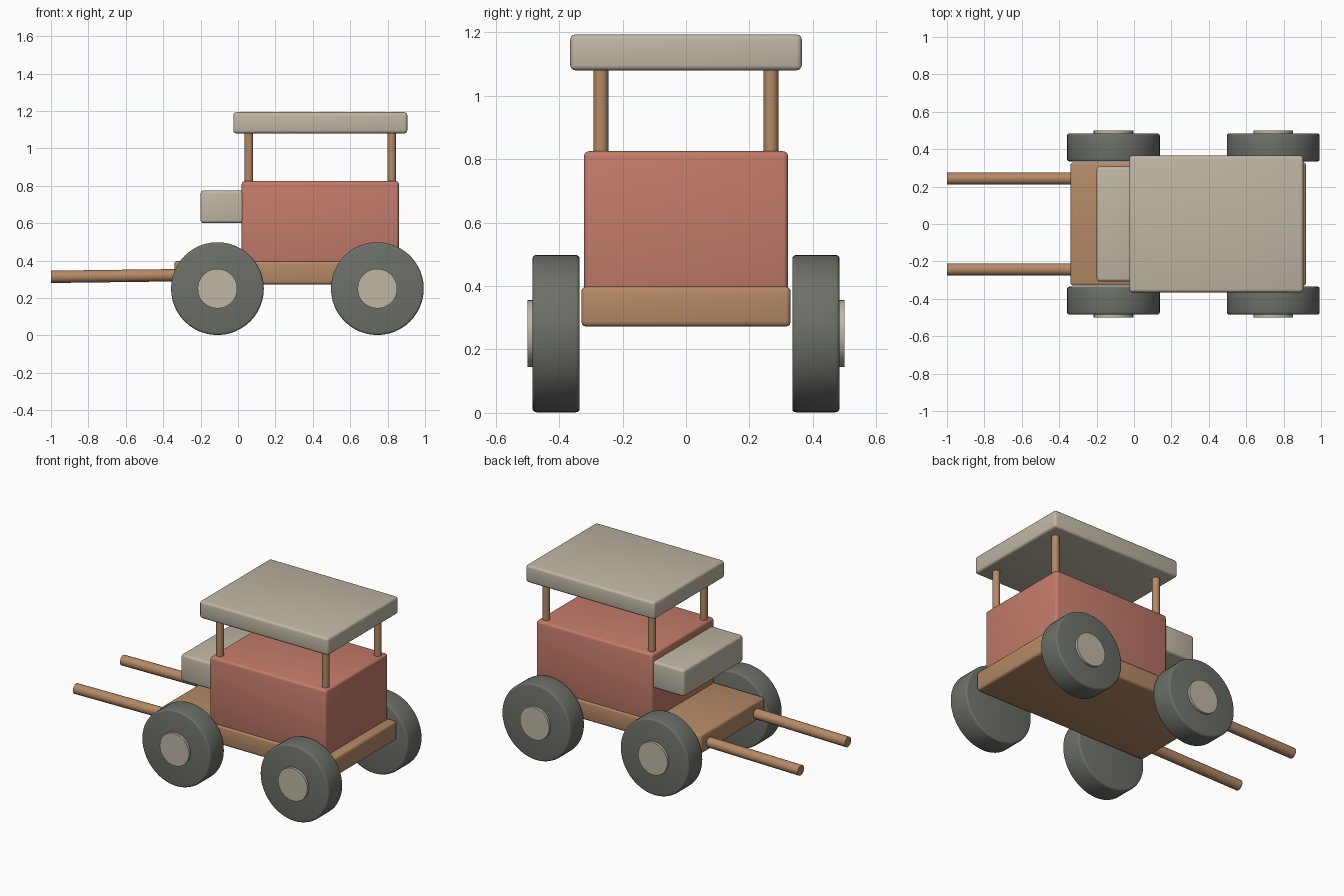
import bpy
from math import pi, radians
from mathutils import Vector

cube = bpy.data.objects.get("Cube")
if cube:
    bpy.data.objects.remove(cube, do_unlink=True)


def material(name, rgb):
    m = bpy.data.materials.new(name)
    m.use_nodes = True
    m.diffuse_color = (*rgb, 1)
    m.node_tree.nodes["Principled BSDF"].inputs["Base Color"].default_value = (*rgb, 1)
    return m


cream = material("cream", (0.52, 0.475, 0.375))
red = material("brick red", (0.55, 0.20, 0.145))
wood = material("warm wood", (0.46, 0.25, 0.13))
grey = material("dark grey", (0.147, 0.162, 0.138))


def finish(name, mat, bevel):
    ob = bpy.context.object
    ob.name = name
    ob.data.materials.append(mat)
    if bevel:
        mod = ob.modifiers.new("rounded edges", "BEVEL")
        mod.width = bevel
        mod.segments = 3
        mod.limit_method = "ANGLE"
        mod.angle_limit = radians(40)
        bpy.ops.object.modifier_apply(modifier=mod.name)
    bpy.ops.object.shade_smooth_by_angle(angle=radians(35))
    return ob


def box(name, mat, x, half_y, z, bevel=0.016):
    """Rounded block spanning x and z ranges, symmetric in y."""
    bpy.ops.mesh.primitive_cube_add(size=1, location=(sum(x) / 2, 0, sum(z) / 2))
    bpy.context.object.scale = (x[1] - x[0], 2 * half_y, z[1] - z[0])
    bpy.ops.object.transform_apply(location=False, rotation=False, scale=True)
    return finish(name, mat, bevel)


def rod(name, mat, start, end, radius, sides=32, bevel=0):
    """Cylinder between two points."""
    a, b = Vector(start), Vector(end)
    bpy.ops.mesh.primitive_cylinder_add(vertices=sides, radius=radius, depth=(b - a).length,
                                        location=(a + b) / 2)
    bpy.context.object.rotation_euler = (b - a).to_track_quat("Z", "Y").to_euler()
    return finish(name, mat, bevel)


# Main blocks
box("deck", wood, (-0.34, 0.92), 0.33, (0.272, 0.398))
box("cabin_body", red, (0.02, 0.86), 0.322, (0.385, 0.825))
box("front_bench", cream, (-0.2, 0.05), 0.307, (0.6, 0.775))
box("roof", cream, (-0.025, 0.905), 0.365, (1.08, 1.193))

for side, s in (("left", 1), ("right", -1)):
    # Pulling shaft
    rod(f"shaft_{side}", wood, (-1, s * 0.243, 0.313), (-0.3, s * 0.243, 0.322), 0.033, 20)

    for end, post_x, wheel_x in (("front", 0.058, -0.11), ("rear", 0.822, 0.745)):
        # Roof post
        rod(f"post_{end}_{side}", wood, (post_x, s * 0.268, 0.8),
            (post_x, s * 0.268, 1.1), 0.023, 16)
        # Wheel and hub cap
        rod(f"wheel_{end}_{side}", grey, (wheel_x, s * 0.335, 0.25),
            (wheel_x, s * 0.484, 0.25), 0.248, 48, 0.012)
        rod(f"hub_{end}_{side}", cream, (wheel_x, s * 0.44, 0.25),
            (wheel_x, s * 0.5, 0.25), 0.106, 32)
